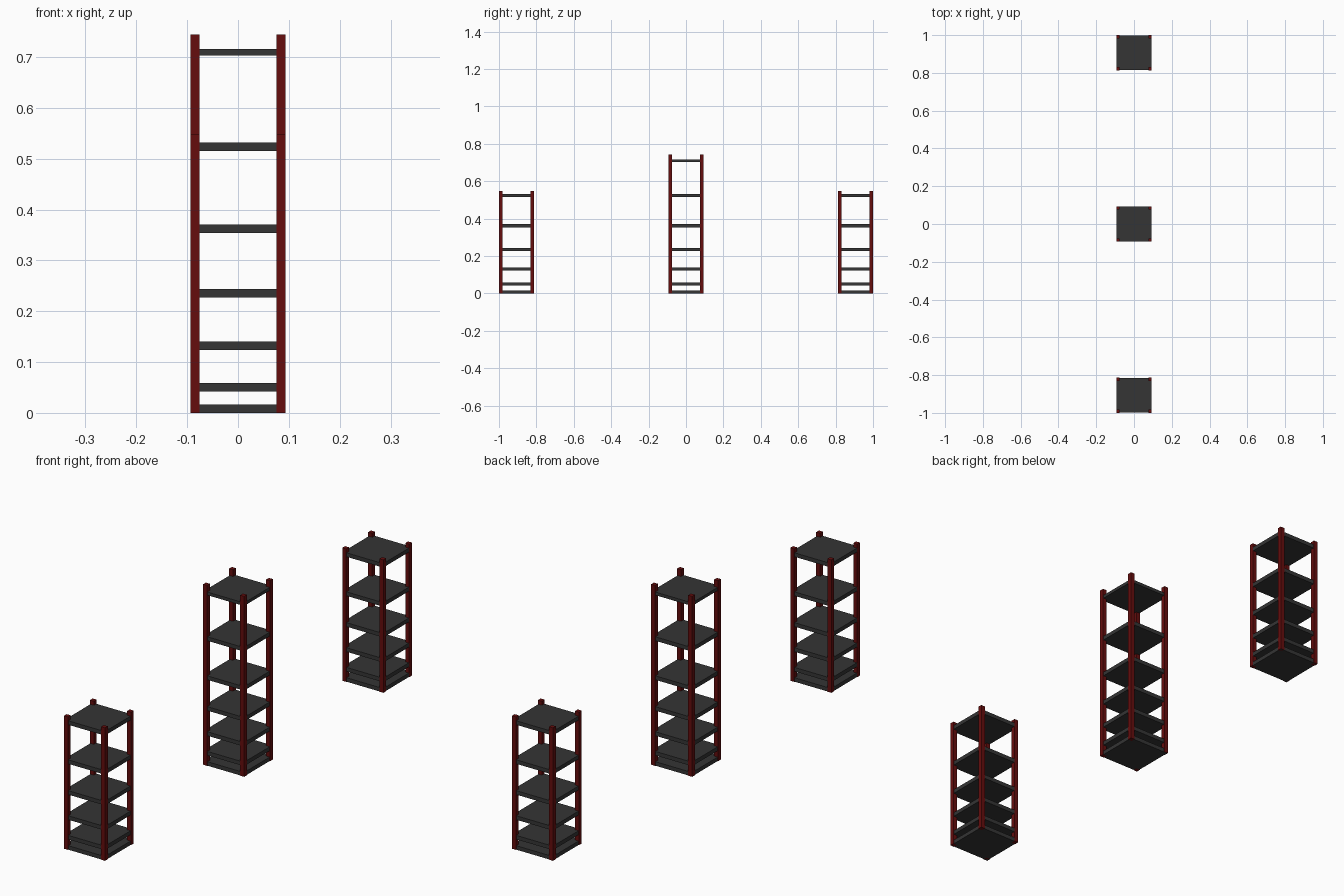
import bpy

if "Cube" in bpy.data.objects:
    bpy.data.objects.remove(bpy.data.objects["Cube"])


def material(name, color):
    m = bpy.data.materials.new(name)
    m.diffuse_color = color
    m.use_nodes = True
    m.node_tree.nodes["Principled BSDF"].inputs["Base Color"].default_value = m.diffuse_color
    return m


RED = material("dark_red", (0.13, 0.004, 0.004, 1))
BLACK = material("charcoal", (0.035, 0.035, 0.035, 1))

HALF = 0.0935    # half the outer width of a tower
POST = 0.018     # post thickness
SHELF = 0.0915   # half the shelf width, just inside the post faces
LEVELS = [(0.0, 0.0165), (0.0425, 0.059), (0.1235, 0.14), (0.227, 0.2435),
          (0.354, 0.3705), (0.515, 0.5315), (0.703, 0.716)]


def box(name, center, half_x, half_y, z0, z1, mat):
    bpy.ops.mesh.primitive_cube_add(size=1, location=(center[0], center[1], (z0 + z1) / 2))
    ob = bpy.context.object
    ob.name = name
    ob.scale = (half_x * 2, half_y * 2, z1 - z0)
    bpy.ops.object.transform_apply(location=False, rotation=False, scale=True)
    ob.data.materials.append(mat)


def tower(name, y, height, shelf_count):
    # four corner posts
    off = HALF - POST / 2
    for sx in (-1, 1):
        for sy in (-1, 1):
            box(name + "_post", (sx * off, y + sy * off), POST / 2, POST / 2, 0, height, RED)
    # shelves, spaced wider towards the top
    for z0, z1 in LEVELS[:shelf_count]:
        box(name + "_shelf", (0, y), SHELF, SHELF, z0, z1, BLACK)


# tall middle rack with a shorter rack on either side
tower("middle_rack", 0, 0.744, 7)
for label, side in (("front_rack", -1), ("back_rack", 1)):
    tower(label, side * (1 - HALF), 0.548, 6)
